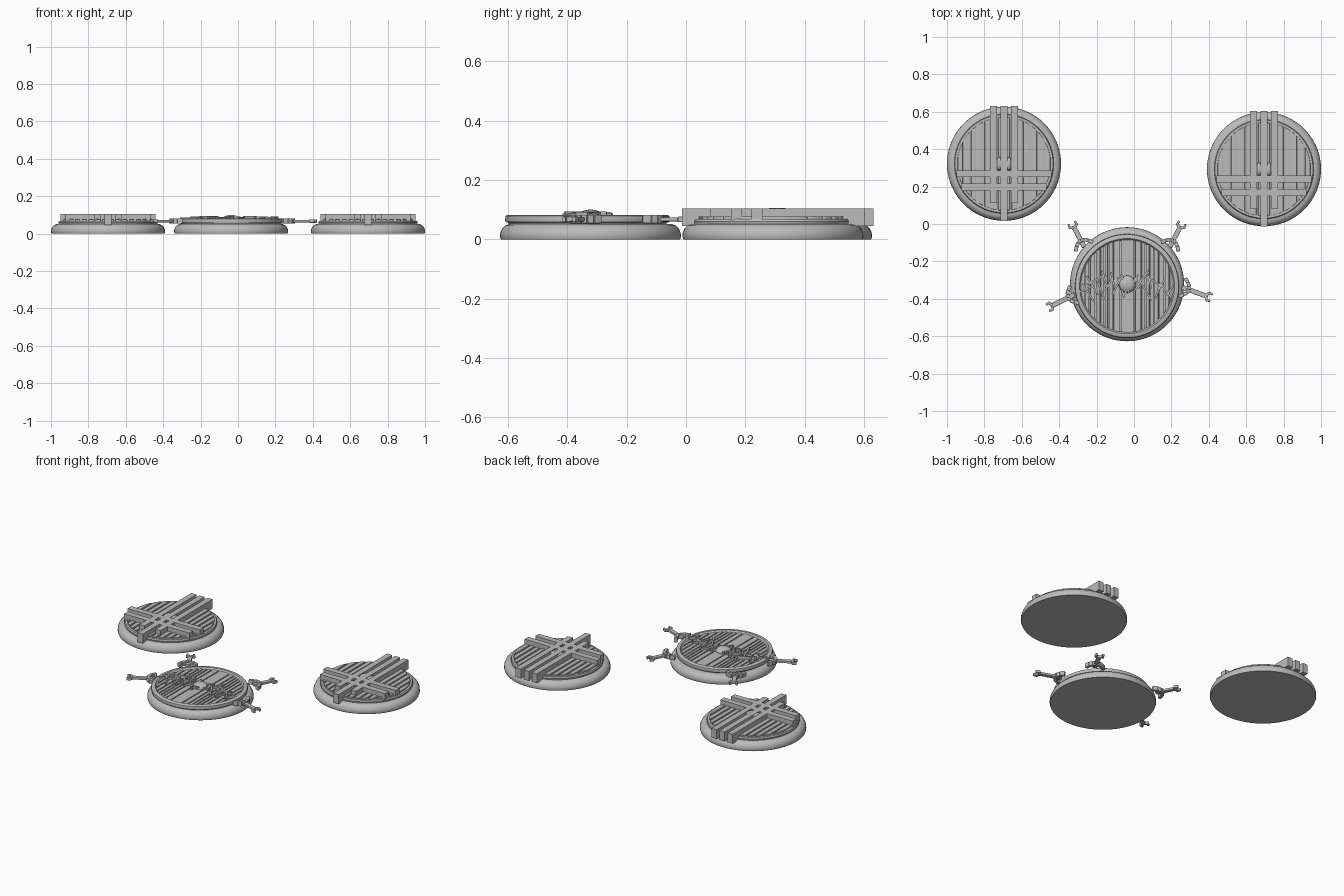
import bpy
import bmesh
import math
import random
from mathutils import Matrix, Vector

cube = bpy.data.objects.get("Cube")
if cube:
    bpy.data.objects.remove(cube)
random.seed(4)

grey = bpy.data.materials.new("stone grey")
grey.use_nodes = True
GREY = (0.5, 0.5, 0.5, 1)
grey.diffuse_color = GREY
grey.node_tree.nodes["Principled BSDF"].inputs["Base Color"].default_value = GREY


def finish(bm, name, loc=(0, 0, 0), smooth=False, bevel=0):
    bmesh.ops.recalc_face_normals(bm, faces=bm.faces)
    mesh = bpy.data.meshes.new(name)
    bm.to_mesh(mesh)
    bm.free()
    mesh.materials.append(grey)
    obj = bpy.data.objects.new(name, mesh)
    obj.location = loc
    bpy.context.collection.objects.link(obj)
    if bevel:
        mod = obj.modifiers.new("soft edges", "BEVEL")
        mod.width = bevel
        mod.segments = 2
    if smooth:
        bpy.ops.object.select_all(action="DESELECT")
        obj.select_set(True)
        bpy.context.view_layer.objects.active = obj
        bpy.ops.object.shade_smooth_by_angle(angle=math.radians(35))
    return obj


def lathe(name, profile, loc, closed=False):
    """Spin an (r, z) profile around the vertical axis."""
    bm = bmesh.new()
    verts = [bm.verts.new((r, 0, z)) for r, z in profile]
    edges = [bm.edges.new(p) for p in zip(verts, verts[1:])]
    if closed:
        edges.append(bm.edges.new((verts[-1], verts[0])))
    bmesh.ops.spin(bm, geom=verts + edges, axis=(0, 0, 1), cent=(0, 0, 0),
                   angle=math.tau, steps=72)
    bmesh.ops.remove_doubles(bm, verts=bm.verts, dist=0.0001)
    return finish(bm, name, loc, smooth=True)


def add_box(bm, x0, x1, y0, y1, z0, z1):
    size = Matrix.Diagonal((x1 - x0, y1 - y0, z1 - z0, 1))
    centre = Matrix.Translation(((x0 + x1) / 2, (y0 + y1) / 2, (z0 + z1) / 2))
    bmesh.ops.create_cube(bm, size=1, matrix=centre @ size)


def add_bar(bm, a, b, width, z0, z1):
    """Lay a straight bar between two plan points."""
    a, b = Vector(a), Vector(b)
    d = b - a
    mid = (a + b) / 2
    m = (Matrix.Translation((mid.x, mid.y, (z0 + z1) / 2))
         @ Matrix.Rotation(math.atan2(d.y, d.x), 4, "Z")
         @ Matrix.Diagonal((d.length, width, z1 - z0, 1)))
    bmesh.ops.create_cube(bm, size=1, matrix=m)


def planks(name, edges, radius, z0, z1, gap, loc):
    """Boards running front to back, their ends trimmed to a circle."""
    bm = bmesh.new()
    for left, right in zip(edges, edges[1:]):
        left, right = left + gap / 2, right - gap / 2
        plan = []
        for i in range(5):
            x = left + (right - left) * i / 4
            plan.append((x, math.sqrt(max(radius ** 2 - x ** 2, 0))))
        outline = plan + [(x, -y) for x, y in reversed(plan)]
        face = bm.faces.new([bm.verts.new((x, y, z0)) for x, y in outline])
        top = bmesh.ops.extrude_face_region(bm, geom=[face])["geom"]
        for v in top:
            if isinstance(v, bmesh.types.BMVert):
                v.co.z = z1
    return finish(bm, name, loc, bevel=0.003)


BASE = [(0, 0), (0.302, 0), (0.305, 0.008), (0.304, 0.022), (0.298, 0.036),
        (0.288, 0.046), (0.275, 0.051), (0, 0.051)]


def cross_disc(side, cx, cy):
    loc = (cx, cy, 0)
    lathe(side + "_base", BASE, loc)
    lathe(side + "_collar", [(0, 0.05), (0.264, 0.05), (0.266, 0.06),
                             (0.262, 0.068), (0, 0.068)], loc)
    planks(side + "_planks", [-0.252 + 0.036 * i for i in range(15)],
           0.25, 0.06, 0.077, 0.009, loc)
    # Three long beams crossed by two shorter ones
    bm = bmesh.new()
    for x, front in ((-0.056, -0.21), (0, -0.306), (0.056, -0.21)):
        add_box(bm, x - 0.018, x + 0.018, front, 0.31, 0.045, 0.104)
    add_box(bm, -0.253, 0.253, -0.072, -0.035, 0.06, 0.104)
    add_box(bm, -0.228, 0.228, -0.142, -0.105, 0.06, 0.104)
    finish(bm, side + "_crossed_beams", loc)
    # Paired rounded lugs beside the middle beam
    bm = bmesh.new()
    for x in (-0.026, 0.026):
        bmesh.ops.create_uvsphere(bm, u_segments=16, v_segments=10, radius=1,
                                  matrix=Matrix.Translation((x, 0.0, 0.09))
                                  @ Matrix.Diagonal((0.014, 0.036, 0.016, 1)))
    finish(bm, side + "_lugs", loc, smooth=True)


cross_disc("right", -0.695, 0.322)
cross_disc("left", 0.695, 0.293)

# Front disc with a raised rim
FX, FY = -0.037, -0.322
loc = (FX, FY, 0)
lathe("front_base", BASE, loc)
lathe("front_rim", [(0.245, 0.05), (0.265, 0.05), (0.268, 0.056), (0.276, 0.058),
                    (0.278, 0.066), (0.276, 0.078), (0.27, 0.082), (0.254, 0.082),
                    (0.25, 0.076), (0.245, 0.072)], (FX, FY - 0.01, 0), closed=True)
half = [0.075, 0.1, 0.122, 0.144, 0.17, 0.2, 0.225, 0.25]
planks("front_planks", [-x for x in reversed(half)] + [-0.035, 0.04] + half,
       0.251, 0.05, 0.074, 0.006, (FX, FY - 0.01, 0))

# Scattered splinters across the boards
bm = bmesh.new()
for i in range(22):
    x = -0.23 + 0.46 * i / 21
    y = 0.03 - abs(x) * 0.1 + random.uniform(-0.035, 0.035)
    angle = math.radians(random.choice((20, 65, 115, 140)) + random.uniform(-12, 12))
    reach = Vector((math.cos(angle), math.sin(angle))) * random.uniform(0.03, 0.065)
    mid = Vector((x, y - 0.02))
    add_bar(bm, mid - reach, mid + reach, 0.01, 0.07, random.uniform(0.085, 0.094))
finish(bm, "splinters", loc)

# Low round boss in the middle
bm = bmesh.new()
bmesh.ops.create_uvsphere(bm, u_segments=32, v_segments=16, radius=1,
                          matrix=Matrix.Translation((0, 0, 0.074))
                          @ Matrix.Diagonal((0.046, 0.046, 0.026, 1)))
finish(bm, "centre_boss", loc, smooth=True)


def clasp(name, start, end):
    """Pin with a crescent guard at the rim and a forked tip."""
    start, end = Vector(start), Vector(end)
    d = (end - start).normalized()
    n = Vector((-d.y, d.x))
    z0, z1 = 0.06, 0.074
    bm = bmesh.new()
    add_bar(bm, start - d * 0.02, end, 0.026, z0, z1)
    arc = [start + d * (0.02 - 0.04 * (t / 3) ** 2) + n * (0.052 * t / 3)
           for t in range(-3, 4)]
    for a, b in zip(arc, arc[1:]):
        add_bar(bm, a, b, 0.02, 0.054, 0.082)
    for s in (-1, 1):
        add_bar(bm, end - d * 0.01, end + n * s * 0.024, 0.014, 0.058, 0.076)
        add_bar(bm, end + n * s * 0.022 - d * 0.005,
                end + n * s * 0.018 + d * 0.02, 0.012, 0.058, 0.076)
    finish(bm, name, bevel=0.003)


clasp("back_right_clasp", (-0.275, -0.105), (-0.325, -0.01))
clasp("back_left_clasp", (0.2, -0.105), (0.25, -0.01))
clasp("front_right_clasp", (-0.335, -0.385), (-0.445, -0.44))
clasp("front_left_clasp", (0.275, -0.345), (0.395, -0.388))
